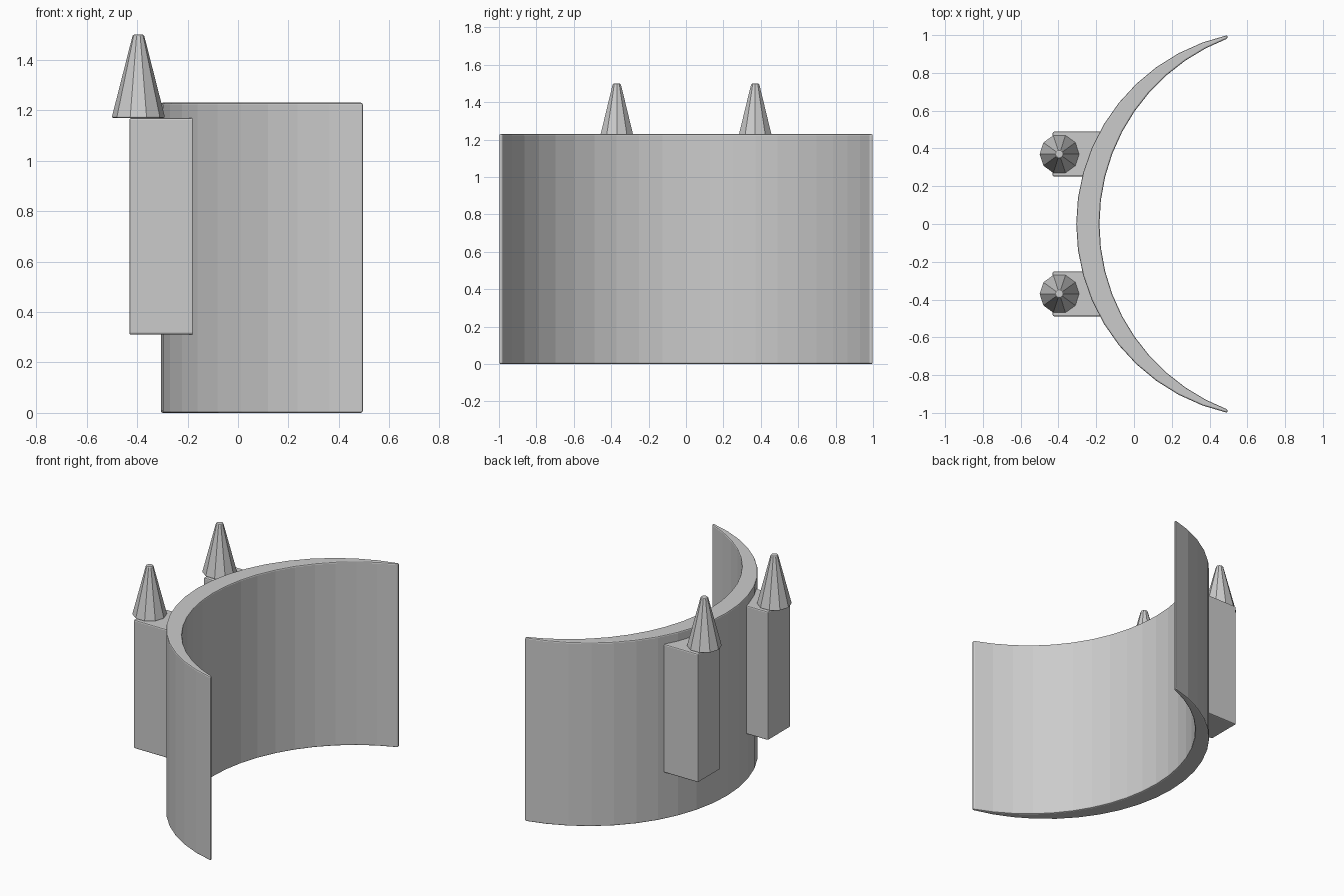
import bpy
import bmesh
import math
from mathutils import Matrix

if "Cube" in bpy.data.objects:
    bpy.data.objects.remove(bpy.data.objects["Cube"], do_unlink=True)

grey = bpy.data.materials.new("plain grey")
grey.use_nodes = True
colour = (0.6, 0.6, 0.6, 1)
grey.diffuse_color = colour
grey.node_tree.nodes["Principled BSDF"].inputs["Base Color"].default_value = colour


def finish(name, bm, bevel):
    """Turn a bmesh into an object with softly chamfered hard edges."""
    bmesh.ops.recalc_face_normals(bm, faces=bm.faces)
    mesh = bpy.data.meshes.new(name)
    bm.to_mesh(mesh)
    bm.free()
    mesh.materials.append(grey)
    obj = bpy.data.objects.new(name, mesh)
    bpy.context.collection.objects.link(obj)
    mod = obj.modifiers.new("Chamfer", "BEVEL")
    mod.width = bevel
    mod.segments = 2
    mod.limit_method = "ANGLE"
    mod.angle_limit = math.radians(50)
    return obj


def arc(x_mid, x_end, half_chord, steps):
    """Points on a circular arc bulging towards -x."""
    sag = x_end - x_mid
    radius = (sag ** 2 + half_chord ** 2) / (2 * sag)
    sweep = math.asin(half_chord / radius)
    angles = [sweep * (2 * i / steps - 1) for i in range(steps + 1)]
    return [(x_mid + radius * (1 - math.cos(a)), radius * math.sin(a)) for a in angles]


# Crescent wall: thick in the middle, thin at both tips
wall_height = 1.23
outer = arc(-0.306, 0.495, 1.0, 20)
inner = arc(-0.183, 0.495, 0.982, 20)
bm = bmesh.new()
outline = [bm.verts.new((x, y, 0)) for x, y in outer + inner[::-1]]
base = bm.faces.new(outline)
grown = bmesh.ops.extrude_face_region(bm, geom=[base])
top = [v for v in grown["geom"] if isinstance(v, bmesh.types.BMVert)]
bmesh.ops.translate(bm, verts=top, vec=(0, 0, wall_height))
finish("crescent_wall", bm, 0.008)

# Two mounting blocks, each carrying a blunt spike
for side, sign in (("front", -1), ("back", 1)):
    y = 0.37 * sign
    bm = bmesh.new()
    place = Matrix.Translation((-0.299, y, 0.74)) @ Matrix.Diagonal((0.264, 0.238, 0.86, 1))
    bmesh.ops.create_cube(bm, size=1, matrix=place)
    finish(side + "_block", bm, 0.008)

    bm = bmesh.new()
    bmesh.ops.create_cone(
        bm, cap_ends=True, segments=10, radius1=0.106, radius2=0.022, depth=0.33,
        matrix=Matrix.Translation((-0.395, y, 1.335)) @ Matrix.Rotation(math.radians(90), 4, "Z"))
    # Keep a corner of the ten-sided base pointing along x
    ring = max(bm.verts, key=lambda v: v.co.x)
    turn = math.atan2(ring.co.y - y, ring.co.x + 0.395)
    bmesh.ops.rotate(bm, verts=bm.verts, cent=(-0.395, y, 0), matrix=Matrix.Rotation(-turn, 3, "Z"))
    finish(side + "_spike", bm, 0.006)
